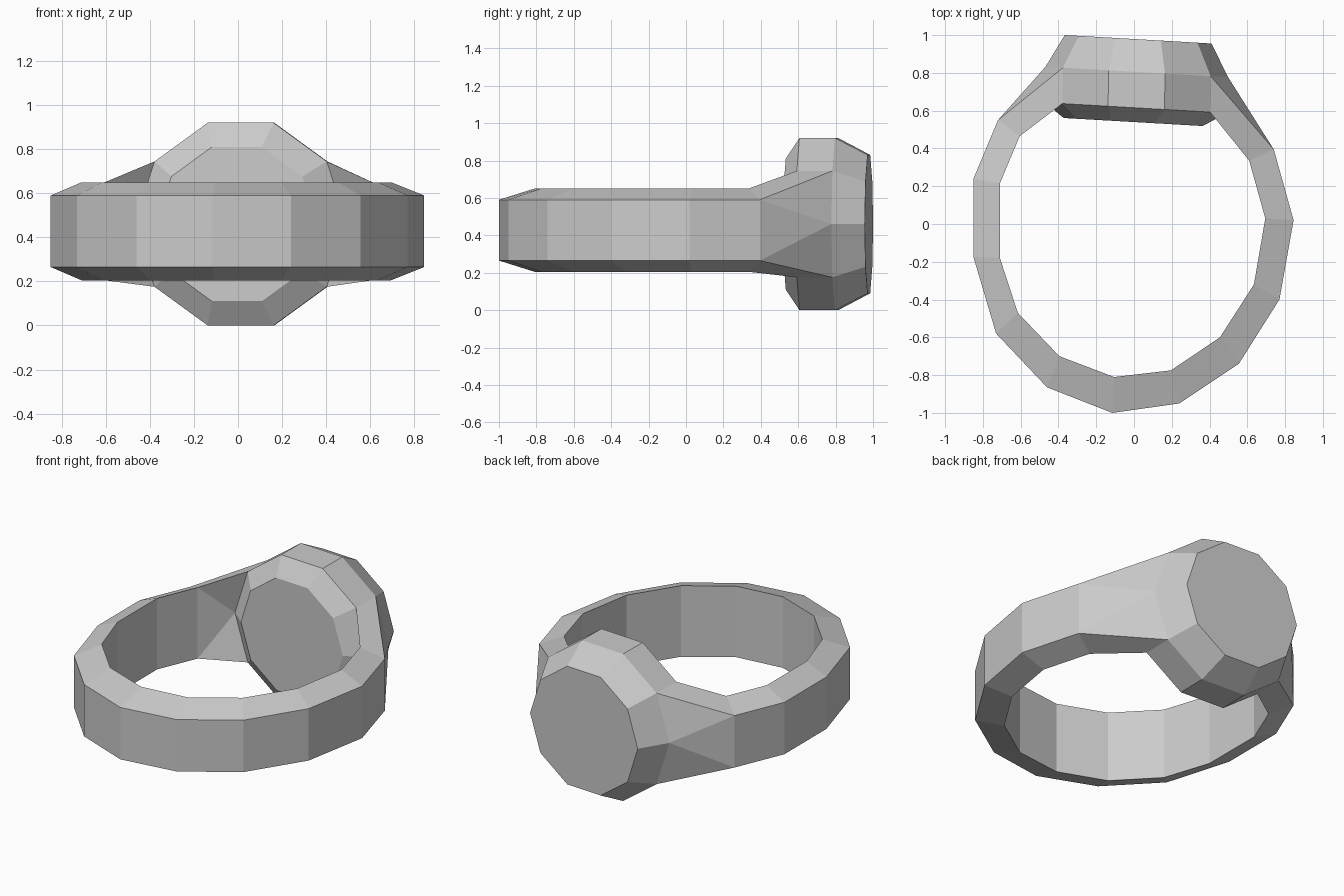
import bpy, bmesh
from math import sin, cos, tau, radians

if "Cube" in bpy.data.objects:
    bpy.data.objects.remove(bpy.data.objects["Cube"])

bm = bmesh.new()
MID = 0.46
TILT = radians(-3.3)

# Band outline seen from above, right shoulder round to left shoulder
outer = [(.74, .395), (.845, .02), (.77, -.40), (.555, -.74), (.24, -.95), (-.115, -1),
         (-.46, -.865), (-.73, -.58), (-.85, -.175), (-.85, .24), (-.72, .55)]
inner = [(.61, .335), (.695, .03), (.635, -.32), (.455, -.60), (.195, -.775), (-.105, -.81),
         (-.395, -.70), (-.615, -.47), (-.71, -.18), (-.71, .215), (-.605, .465)]

# Band: each section is outer top, outer bottom, inner bottom, inner top
band = []
for (ox, oy), (ix, iy) in zip(outer, inner):
    band.append([bm.verts.new(p) for p in
                 ((ox, oy, .59), (ox, oy, .265), (ix, iy, .205), (ix, iy, .65))])
for a, b in zip(band, band[1:]):
    for i in range(4):
        j = (i + 1) % 4
        bm.faces.new((a[i], b[i], b[j], a[j]))


# Signet head: ten-sided disc, bevelled front and back, slightly turned
def decagon(x, y, r):
    return [bm.verts.new((x + r * cos(tau * k / 10) * cos(TILT),
                          y + r * cos(tau * k / 10) * sin(TILT),
                          MID + r * sin(tau * k / 10))) for k in range(10)]


front = decagon(-.005, .54, .368)
rim_f = decagon(.012, .615, .484)
rim_b = decagon(.015, .805, .484)
back = decagon(.022, .978, .389)
bm.faces.new(front)
bm.faces.new(back)
for k in range(10):
    n = (k + 1) % 10
    bm.faces.new((front[k], front[n], rim_f[n], rim_f[k]))
    bm.faces.new((rim_b[k], rim_b[n], back[n], back[k]))
    if k not in (0, 9, 4, 5):          # sides are left open for the shoulders
        bm.faces.new((rim_f[k], rim_f[n], rim_b[n], rim_b[k]))

# Shoulders: flare each band end into the side of the head
for sec, (t, m, b) in ((band[0], (1, 0, 9)), (band[-1], (4, 5, 6))):
    ot, ob, ib, it = sec
    for top, bot, rim in ((ot, ob, rim_b), (it, ib, rim_f)):
        bm.faces.new((top, rim[t], rim[m]))
        bm.faces.new((top, rim[m], bot))
        bm.faces.new((bot, rim[m], rim[b]))
    bm.faces.new((ot, it, rim_f[t], rim_b[t]))
    bm.faces.new((ob, ib, rim_f[b], rim_b[b]))

bmesh.ops.recalc_face_normals(bm, faces=bm.faces)
mesh = bpy.data.meshes.new("signet_ring")
bm.to_mesh(mesh)
bm.free()
bpy.context.collection.objects.link(bpy.data.objects.new("signet_ring", mesh))
